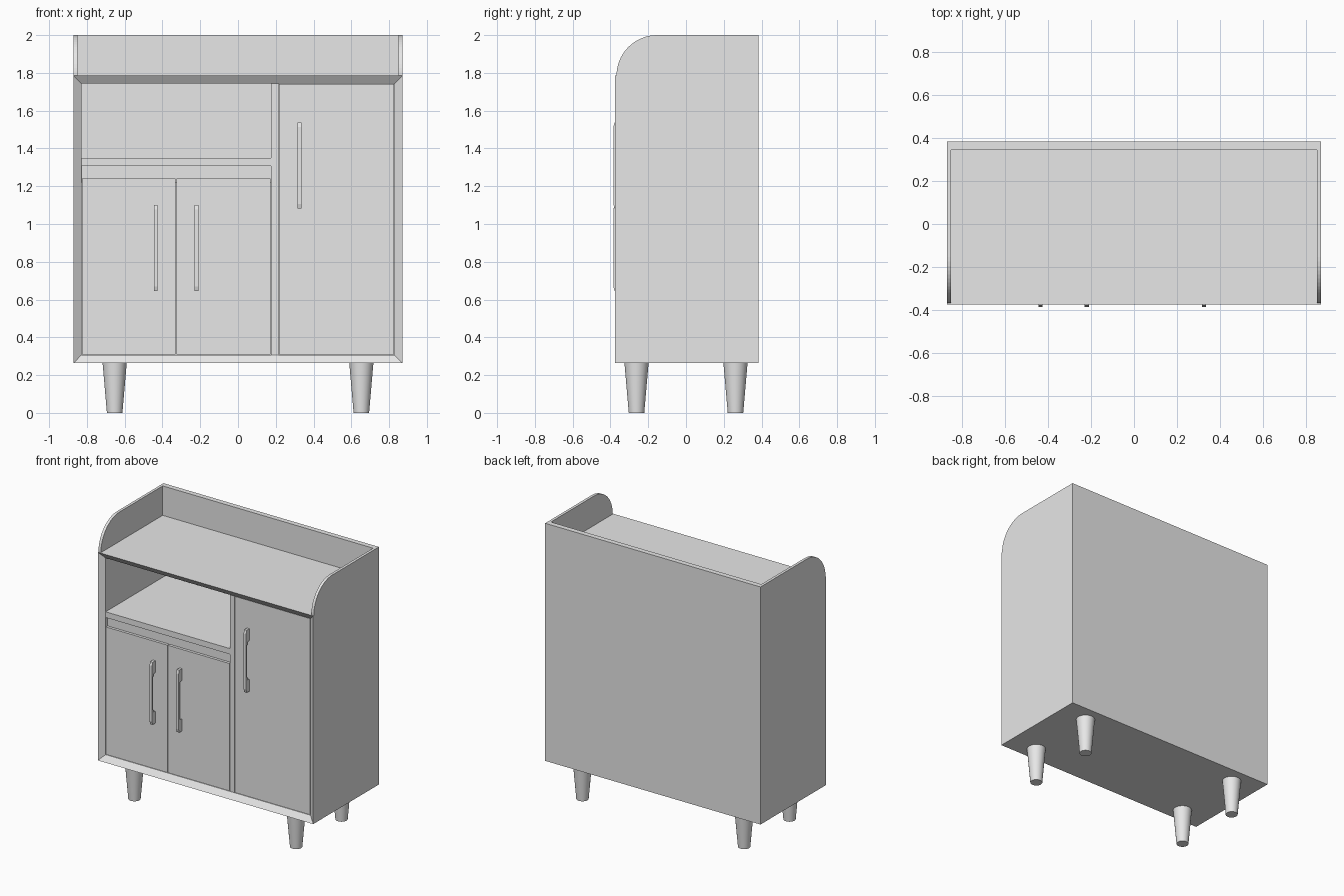
import bpy, bmesh, math
from mathutils import Vector

if "Cube" in bpy.data.objects:
    bpy.data.objects.remove(bpy.data.objects["Cube"], do_unlink=True)

grey = bpy.data.materials.new("light_grey")
grey.use_nodes = True
grey.diffuse_color = (0.8, 0.8, 0.8, 1)
grey.node_tree.nodes["Principled BSDF"].inputs["Base Color"].default_value = (0.8, 0.8, 0.8, 1)

W, FRONT, BACK = 0.87, -0.375, 0.383      # half width and depth limits
BASE, TOP, HEIGHT = 0.265, 1.785, 2.0     # carcass bottom, worktop, rail top
FACE, INNER = -0.345, 0.345               # door plane, inside of the back


def finish(name, bm):
    bmesh.ops.recalc_face_normals(bm, faces=bm.faces)
    mesh = bpy.data.meshes.new(name)
    bm.to_mesh(mesh)
    bm.free()
    mesh.materials.append(grey)
    obj = bpy.data.objects.new(name, mesh)
    bpy.context.collection.objects.link(obj)
    return obj


def box_mesh(x, y, z):
    bm = bmesh.new()
    bmesh.ops.create_cube(bm, size=1)
    for v in bm.verts:
        v.co = [r[0] if c < 0 else r[1] for c, r in zip(v.co, (x, y, z))]
    return bm


def box(name, x, y, z):
    return finish(name, box_mesh(x, y, z))


def side_profile(name, points, x0, x1):
    """Extrude a closed (y, z) outline from x0 to x1."""
    bm = bmesh.new()
    face = bm.faces.new([bm.verts.new((x0, y, z)) for y, z in points])
    new = bmesh.ops.extrude_face_region(bm, geom=[face], use_keep_orig=True)["geom"]
    bmesh.ops.translate(bm, vec=(x1 - x0, 0, 0),
                        verts=[g for g in new if isinstance(g, bmesh.types.BMVert)])
    return finish(name, bm)


# Hollow carcass with an inward sloping front frame
bm = box_mesh((-W, W), (FRONT, BACK), (BASE, TOP))
front = min(bm.faces, key=lambda f: f.calc_center_median().y)
bmesh.ops.inset_individual(bm, faces=[front], thickness=0.042, use_even_offset=True)
for v in front.verts:
    v.co.y = FACE
inner = bmesh.ops.extrude_discrete_faces(bm, faces=[front])["faces"][0]
for v in inner.verts:
    v.co.y = INNER
finish("carcass", bm)

# Rounded side rails and back rail above the worktop
R = HEIGHT - TOP
arc = [(-0.368 + R * (1 - math.cos(a)), TOP + R * math.sin(a))
       for a in (math.pi / 2 * i / 16 for i in range(17))]
for side, s in (("left", 1), ("right", -1)):
    rail = side_profile(side + "_rail", arc + [(BACK, HEIGHT), (BACK, TOP)], s * 0.85, s * W)
box("back_rail", (-0.85, 0.85), (INNER, BACK), (TOP, HEIGHT))

# Divider, niche shelf and the recessed strip below it
box("divider", (0.175, 0.215), (FACE, INNER), (0.307, 1.743))
box("niche_shelf", (-0.828, 0.175), (FACE, INNER), (1.308, 1.35))
box("recessed_strip", (-0.828, 0.175), (FACE + 0.02, FACE + 0.04), (1.22, 1.308))

# Doors
for name, x0, x1, top in (("outer_small_door", -0.826, -0.330, 1.24),
                          ("inner_small_door", -0.326, 0.171, 1.24),
                          ("tall_door", 0.218, 0.825, 1.742)):
    box(name, (x0, x1), (FACE, FACE + 0.03), (0.31, top))

# Handles with solid feet and a slim bar
H = 0.228
outer = [(FACE, H), (-0.378, H), (-0.385, H - 0.025)]
inside = [(FACE, H - 0.085), (-0.366, H - 0.09), (-0.372, H - 0.11)]


def flip(points):
    return [(y, -z) for y, z in points]


outline = outer + flip(outer)[::-1] + flip(inside) + inside[::-1]
for name, x, z in (("outer_door_handle", -0.435, 0.873),
                   ("inner_door_handle", -0.22, 0.873),
                   ("tall_door_handle", 0.325, 1.31)):
    side_profile(name, [(y, z + dz) for y, dz in outline], x - 0.01, x + 0.01)

# Tapered round legs
for xs, side in ((1, "left"), (-1, "right")):
    for ys, end in ((-1, "front"), (1, "back")):
        bm = bmesh.new()
        bmesh.ops.create_cone(bm, cap_ends=True, segments=32, radius1=0.041,
                              radius2=0.064, depth=BASE)
        bmesh.ops.translate(bm, verts=bm.verts,
                            vec=Vector((xs * 0.653, ys * 0.262, BASE / 2)))
        leg = finish(f"{end}_{side}_leg", bm)
        bpy.ops.object.select_all(action="DESELECT")
        leg.select_set(True)
        bpy.context.view_layer.objects.active = leg
        bpy.ops.object.shade_smooth_by_angle(angle=math.radians(35))
